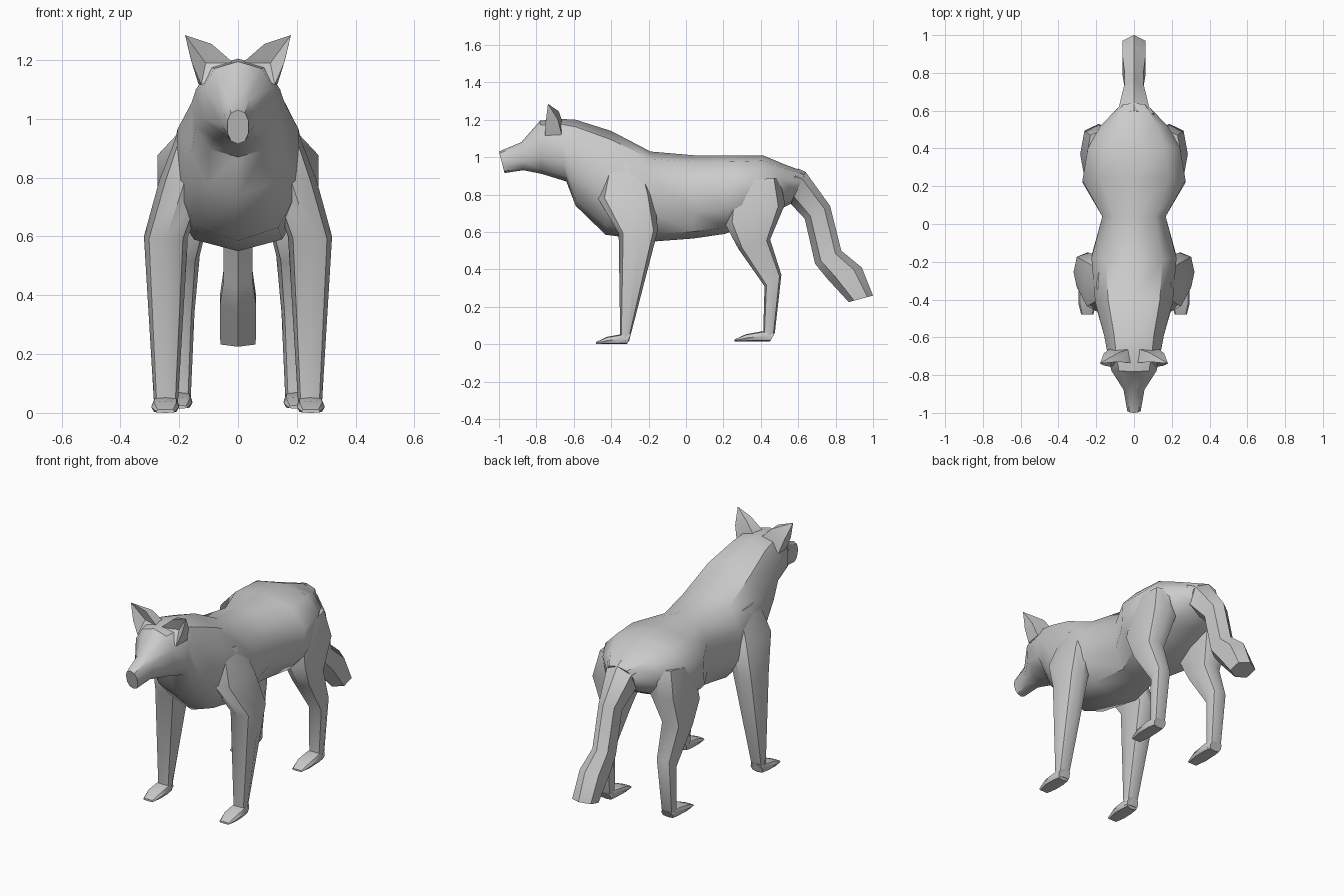
import bpy, bmesh
from math import sin, cos, pi, radians, copysign


def power(v, e):
    return copysign(abs(v) ** e, v)


def finish(name, bm, mirror):
    bmesh.ops.recalc_face_normals(bm, faces=bm.faces)
    mesh = bpy.data.meshes.new(name)
    bm.to_mesh(mesh)
    bm.free()
    mesh.shade_smooth()
    mesh.set_sharp_from_angle(angle=radians(42))
    ob = bpy.data.objects.new(name, mesh)
    bpy.context.collection.objects.link(ob)
    if mirror:
        ob.modifiers.new("Mirror", 'MIRROR').use_mirror_merge = False
    return ob


def loft(name, rings, sides, e=0.85, mirror=False):
    """Each ring: side-profile ends (y1, z1) and (y2, z2), inner x, outer x."""
    bm = bmesh.new()
    loops = []
    for y1, z1, y2, z2, xa, xb in rings:
        loop = []
        for i in range(sides):
            a = 2 * pi * i / sides
            c, s = power(cos(a), e), power(sin(a), e)
            loop.append(bm.verts.new(((xa + xb) / 2 + (xb - xa) / 2 * s,
                                      (y1 + y2) / 2 + (y1 - y2) / 2 * c,
                                      (z1 + z2) / 2 + (z1 - z2) / 2 * c)))
        loops.append(loop)
    for p, q in zip(loops, loops[1:]):
        for i in range(sides):
            j = (i + 1) % sides
            bm.faces.new((p[i], p[j], q[j], q[i]))
    bm.faces.new(loops[0])
    bm.faces.new(loops[-1])
    return finish(name, bm, mirror)


def centred(rows):
    return [(*r[:4], -r[4], r[4]) for r in rows]


# Head, neck and trunk: top point, bottom point, half width
loft("head_and_trunk", centred([
    (-1.00, 1.03, -0.97, 0.915, 0.037),
    (-0.88, 1.08, -0.87, 0.93, 0.058),
    (-0.78, 1.195, -0.77, 0.91, 0.125),
    (-0.68, 1.205, -0.64, 0.87, 0.15),
    (-0.59, 1.20, -0.59, 0.74, 0.165),
    (-0.40, 1.14, -0.43, 0.585, 0.215),
    (-0.19, 1.03, -0.16, 0.55, 0.235),
    (0.04, 1.01, 0.04, 0.565, 0.175),
    (0.24, 1.01, 0.21, 0.59, 0.285),
    (0.41, 1.01, 0.38, 0.66, 0.255),
    (0.53, 0.96, 0.48, 0.71, 0.19),
    (0.64, 0.92, 0.56, 0.75, 0.09),
]), 10)

# Tail, bushy at the end
loft("tail", centred([
    (0.60, 0.94, 0.53, 0.76, 0.12),
    (0.64, 0.92, 0.56, 0.75, 0.09),
    (0.77, 0.74, 0.635, 0.67, 0.057),
    (0.83, 0.50, 0.69, 0.43, 0.056),
    (0.94, 0.41, 0.755, 0.35, 0.07),
    (1.00, 0.26, 0.87, 0.225, 0.068),
]), 6)

# Front legs
loft("front_leg", [
    (-0.42, 0.98, -0.22, 0.95, 0.06, 0.20),
    (-0.47, 0.78, -0.17, 0.80, 0.10, 0.268),
    (-0.36, 0.59, -0.15, 0.61, 0.17, 0.32),
    (-0.352, 0.05, -0.293, 0.06, 0.203, 0.287),
    (-0.345, 0.015, -0.305, 0.015, 0.205, 0.285),
], 8, 0.75, True)
loft("front_foot", [
    (-0.293, 0.06, -0.315, 0.0, 0.208, 0.285),
    (-0.352, 0.052, -0.36, 0.0, 0.20, 0.293),
    (-0.42, 0.04, -0.42, 0.0, 0.20, 0.295),
    (-0.48, 0.012, -0.48, 0.0, 0.215, 0.28),
], 8, 0.6, True)

# Rear legs
loft("rear_leg", [
    (0.24, 0.87, 0.50, 0.89, 0.08, 0.25),
    (0.21, 0.64, 0.53, 0.75, 0.09, 0.285),
    (0.28, 0.51, 0.45, 0.56, 0.13, 0.27),
    (0.42, 0.31, 0.51, 0.37, 0.148, 0.252),
    (0.413, 0.07, 0.475, 0.06, 0.16, 0.243),
    (0.42, 0.03, 0.455, 0.025, 0.162, 0.24),
], 8, 0.75, True)
loft("rear_foot", [
    (0.475, 0.06, 0.45, 0.015, 0.163, 0.24),
    (0.413, 0.07, 0.41, 0.015, 0.156, 0.248),
    (0.32, 0.053, 0.33, 0.015, 0.155, 0.25),
    (0.26, 0.025, 0.26, 0.015, 0.17, 0.235),
], 8, 0.6, True)

# Ears: flared cups with a hollow front
bm = bmesh.new()
base = [(0.015, -0.735, 1.19), (0.125, -0.755, 1.115),
        (0.135, -0.665, 1.12), (0.02, -0.66, 1.185)]
rim = [(0.09, -0.73, 1.255), (0.157, -0.75, 1.19),
       (0.16, -0.685, 1.20), (0.08, -0.68, 1.245)]
b = [bm.verts.new(v) for v in base]
r = [bm.verts.new(v) for v in rim]
tip = bm.verts.new((0.18, -0.738, 1.285))
hollow = bm.verts.new((0.11, -0.705, 1.19))
for i, j in ((1, 2), (2, 3), (3, 0)):
    bm.faces.new((b[i], b[j], r[j], r[i]))
    bm.faces.new((r[i], r[j], tip))
for p, q in ((b[0], b[1]), (b[1], r[1]), (r[1], tip), (tip, r[0]), (r[0], b[0])):
    bm.faces.new((p, q, hollow))
bm.faces.new(b)
finish("ear", bm, True)
